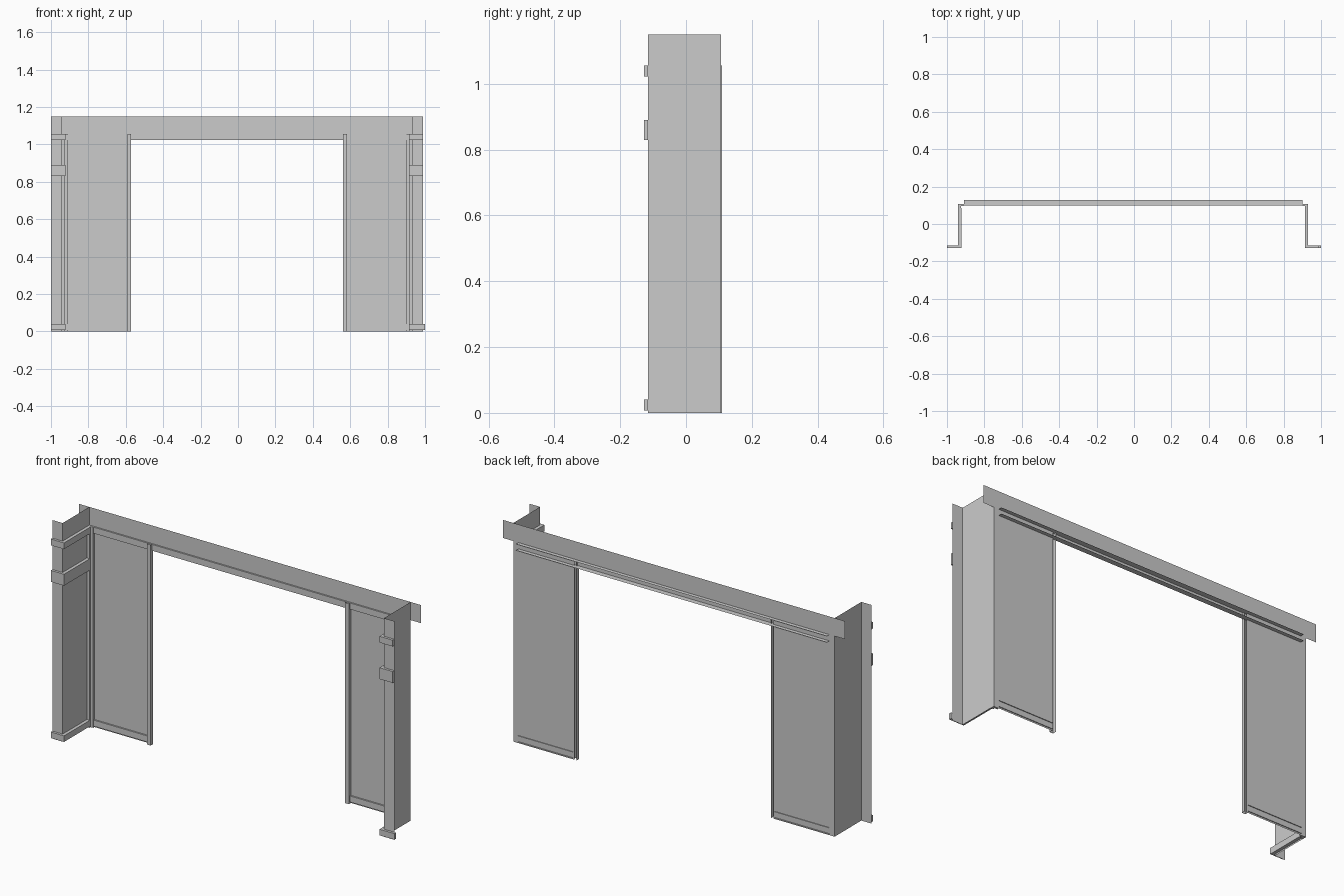
import bpy, bmesh
from mathutils import Vector

if "Cube" in bpy.data.objects:
    bpy.data.objects.remove(bpy.data.objects["Cube"])

CX = -0.005                      # symmetry plane of the frame
FRONT, BACK, TOP = -0.115, 0.107, 1.15
WALL, EDGE = 0.935, 0.995        # half widths: return wall, outer edge
HEAD0, HEAD1 = 1.022, 1.055      # head trim heights


def extrude(name, pts, axis, a, b, closed=False, mirror=True):
    """Sweep a 2D profile along x (profile y,z) or z (profile x,y).
    Open profiles give sheets, closed ones give capped prisms."""
    def place(p, t):
        return Vector((t, p[0], p[1])) if axis == 'X' else Vector((p[0], p[1], t))
    bm = bmesh.new()
    lo = [bm.verts.new(place(p, a)) for p in pts]
    hi = [bm.verts.new(place(p, b)) for p in pts]
    n = len(pts)
    for i in range(n if closed else n - 1):
        j = (i + 1) % n
        bm.faces.new((lo[i], lo[j], hi[j], hi[i]))
    if closed:
        bm.faces.new(lo[::-1])
        bm.faces.new(hi)
        bmesh.ops.recalc_face_normals(bm, faces=bm.faces[:])
    me = bpy.data.meshes.new(name)
    bm.to_mesh(me)
    bm.free()
    ob = bpy.data.objects.new(name, me)
    ob.location.x = CX
    bpy.context.collection.objects.link(ob)
    if mirror:
        ob.modifiers.new("Mirror", 'MIRROR')
    return ob


# Thin walls: front flange with return wall, back panels, header
extrude("return_wall", [(EDGE, FRONT), (WALL, FRONT), (WALL, BACK)], 'Z', 0, TOP)
extrude("back_panel", [(WALL, BACK), (0.58, BACK)], 'Z', 0, HEAD1)
extrude("header_wall", [(BACK, HEAD1), (BACK, TOP)], 'X', -EDGE, EDGE, mirror=False)


# Raised bands wrapping from the flange onto the return wall
def band_profile(edge):
    return [(edge, FRONT), (edge, -0.128), (0.918, -0.128),
            (0.918, 0.086), (WALL, 0.086), (WALL, FRONT)]


extrude("middle_band", band_profile(EDGE), 'Z', 0.83, 0.89, closed=True)
extrude("upper_band", band_profile(EDGE), 'Z', HEAD0, HEAD1, closed=True)

# Plinths, the right one slightly longer
for side, label, edge in ((-1, "left", EDGE), (1, "right", 1.005)):
    pts = [(side * x, y) for x, y in band_profile(edge)]
    extrude(label + "_plinth", pts, 'Z', 0.008, 0.04, closed=True, mirror=False)

# Stepped post in the inner corner
extrude("corner_post", [(WALL, 0.086), (0.92, 0.086), (0.92, 0.096), (0.905, 0.096),
                        (0.905, BACK), (WALL, BACK)], 'Z', 0, HEAD1, closed=True)

# Door casing: channel open at the back
extrude("door_casing", [(0.587, BACK), (0.587, 0.09), (0.566, 0.09), (0.566, 0.11)],
        'Z', 0, HEAD1)

# Head trim: channel whose lips pass behind the wall
extrude("head_trim", [(0.128, HEAD1), (0.099, HEAD1), (0.099, HEAD0), (0.128, HEAD0)],
        'X', -0.905, 0.905, mirror=False)

# Skirting on the back panels
extrude("skirting", [(0.111, 0.04), (0.099, 0.04), (0.099, 0.008), (0.111, 0.008)],
        'X', 0.587, 0.905)
